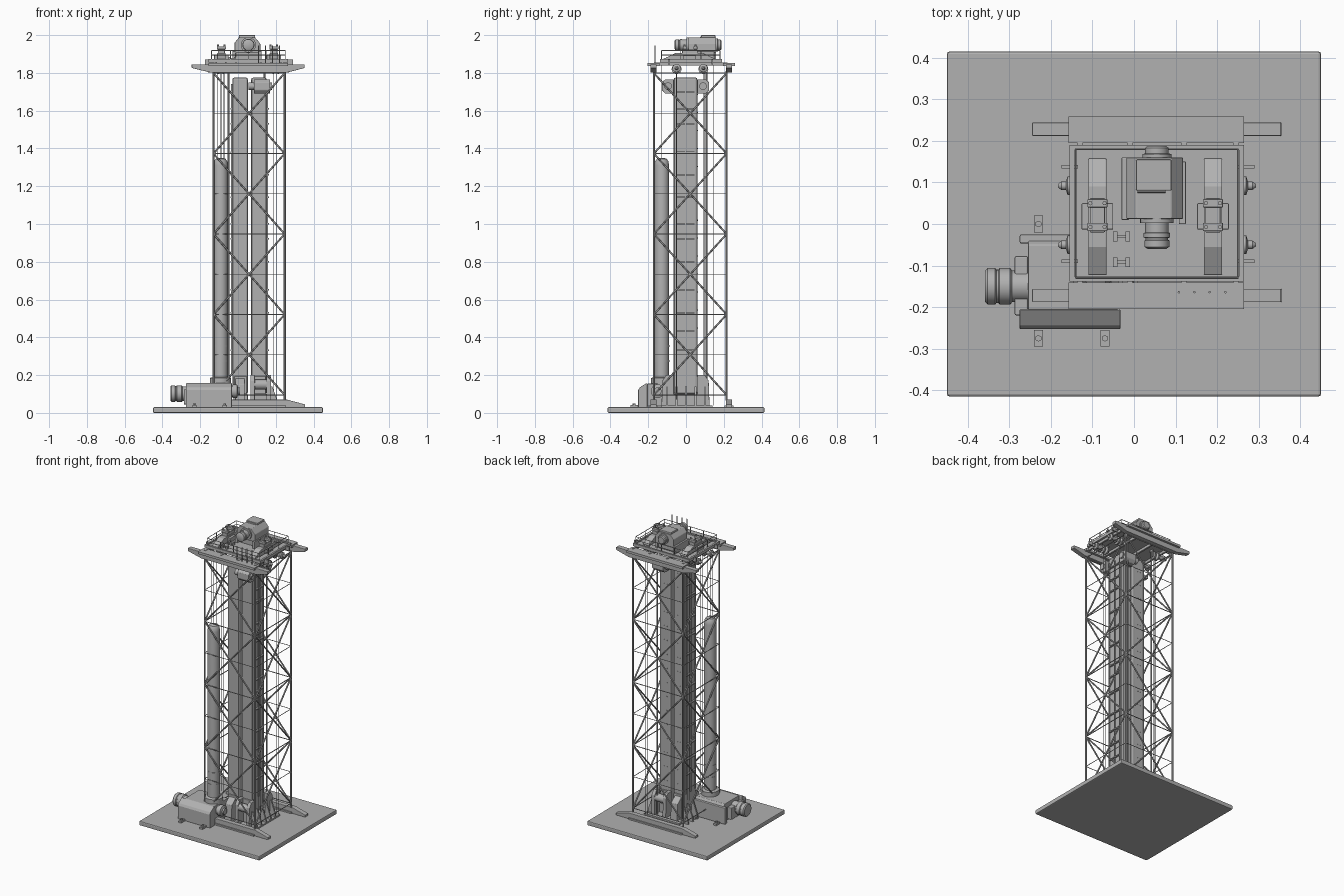
import bpy, bmesh, math
from mathutils import Vector, Matrix

XL, XR, YF, YB = -0.13, 0.247, -0.17, 0.215     # tower corners
steel = bpy.data.materials.new("dark_steel")
steel.diffuse_color = (0.44, 0.44, 0.44, 1)


def finish(name, bm, bevel=0, smooth=False):
    bmesh.ops.recalc_face_normals(bm, faces=bm.faces)
    me = bpy.data.meshes.new(name)
    bm.to_mesh(me)
    bm.free()
    me.materials.append(steel)
    ob = bpy.data.objects.new(name, me)
    bpy.context.collection.objects.link(ob)
    if bevel:
        m = ob.modifiers.new("bevel", 'BEVEL')
        m.width, m.segments = bevel, 2
    if smooth:
        bpy.ops.object.select_all(action='DESELECT')
        ob.select_set(True)
        bpy.context.view_layer.objects.active = ob
        bpy.ops.object.shade_smooth_by_angle(angle=math.radians(35))
    return ob


def add_box(bm, x0, x1, y0, y1, z0, z1):
    m = Matrix.Translation(((x0+x1)/2, (y0+y1)/2, (z0+z1)/2)) @ Matrix.Diagonal((x1-x0, y1-y0, z1-z0, 1))
    bmesh.ops.create_cube(bm, size=1, matrix=m)


def boxes(name, lst, bevel=0):
    bm = bmesh.new()
    for b in lst:
        add_box(bm, *b)
    return finish(name, bm, bevel)


def rods(name, lst, r, n=8):
    bm = bmesh.new()
    for a, b in lst:
        a, b = Vector(a), Vector(b)
        d = b - a
        m = Matrix.Translation((a+b)/2) @ d.to_track_quat('Z', 'Y').to_matrix().to_4x4()
        bmesh.ops.create_cone(bm, cap_ends=True, segments=n, radius1=r, radius2=r, depth=d.length, matrix=m)
    return finish(name, bm, smooth=n > 6)


def turned(name, start, axis, prof, n=32):
    """stack of (distance, radius) rings along an axis"""
    bm = bmesh.new()
    s, q = Vector(start), Vector(axis).to_track_quat('Z', 'Y')
    rings = [[bm.verts.new(s + q @ Vector((r*math.cos(2*math.pi*i/n), r*math.sin(2*math.pi*i/n), d)))
              for i in range(n)] for d, r in prof]
    for p, c in zip(rings, rings[1:]):
        for i in range(n):
            bm.faces.new((p[i], p[(i+1) % n], c[(i+1) % n], c[i]))
    bm.faces.new(rings[0])
    bm.faces.new(rings[-1])
    return finish(name, bm, smooth=True)


def prism(name, pts, axis, lo, hi, bevel=0):
    """profile (u, z) extruded along 'x' or 'y'"""
    bm = bmesh.new()
    P = (lambda u, z, t: (t, u, z)) if axis == 'x' else (lambda u, z, t: (u, t, z))
    f = bm.faces.new([bm.verts.new(P(u, z, lo)) for u, z in pts])
    ext = bmesh.ops.extrude_face_region(bm, geom=[f])
    vs = [v for v in ext['geom'] if isinstance(v, bmesh.types.BMVert)]
    bmesh.ops.translate(bm, verts=vs, vec=(hi-lo, 0, 0) if axis == 'x' else (0, hi-lo, 0))
    return finish(name, bm, bevel)


# base plate
boxes("base_plate", [(-0.45, 0.45, -0.415, 0.415, 0, 0.03)], 0.006)

# foot beams and crown beams with tapered ends
for tag, y in (("front", -0.172), ("back", 0.228)):
    prism("foot_beam_"+tag, [(-.24, .03), (.355, .03), (.355, .045), (.26, .07), (-.145, .07), (-.24, .045)],
          'y', y-0.016, y+0.016, 0.002)
    boxes("foot_flange_"+tag, [(-.145, .255, y-.024, y+.024, .03, .04)])
    prism("crown_beam_"+tag, [(-.245, 1.845), (.353, 1.845), (.353, 1.826), (.26, 1.802), (-.145, 1.802), (-.245, 1.826)],
          'y', y-0.016, y+0.016, 0.002)
    boxes("crown_flange_"+tag, [(-.157, .265, y-.033, y+.031, 1.836, 1.852)])

# lattice legs, braces and struts
corners = [(XL, YF), (XR, YF), (XR, YB), (XL, YB)]
rods("tower_legs", [((x, y, .065), (x, y, 1.81)) for x, y in corners], 0.006, 8)
levels = [0.095 + i*0.426 for i in range(5)]
diag, strut, thin = [], [], []
for i in range(4):
    (xa, ya), (xb, yb) = corners[i], corners[(i+1) % 4]
    for z0, z1 in zip(levels, levels[1:]):
        diag += [((xa, ya, z0), (xb, yb, z1)), ((xb, yb, z0), (xa, ya, z1))]
        thin.append(((xa, ya, (z0+z1)/2), (xb, yb, (z0+z1)/2)))
    strut += [((xa, ya, z), (xb, yb, z)) for z in levels]
rods("cross_braces", diag, 0.005, 6)
rods("level_struts", strut, 0.003, 6)
rods("mid_struts", thin, 0.0022, 6)

# twin guide columns with side rails and ribs
for tag, x0, x1 in (("left", -.03, .052), ("right", .07, .152)):
    boxes("column_"+tag, [(x0, x1, -.065, .06, .1, 1.775)], 0.01)
    boxes("column_foot_"+tag, [(x0+.006, x1+.02*(x0 > 0), -.07, .068, .03, .1), (x0+.01, x1-.006, -.074, .069, .1, .195)], 0.004)
boxes("side_ribs", [(x-.011, x+.011, -.05, .046, z-.003, z+.005)
      for x in (-.03, .152) for z in (.33, .43, .53, .65, .8, .92, 1.0, 1.14, 1.26, 1.38, 1.53, 1.61, 1.7)])
boxes("side_rails", [(x-.007, x+.007, y-.003, y+.003, .2, 1.74) for x in (-.03, .152) for y in (-.052, -.002, .048)])
rods("column_rivets", [((x, .058, .26+.095*i), (x, .063, .26+.095*i)) for x in (0, .02, .1, .12) for i in range(16)], 0.003, 6)

# roller guides at column top and foot, front and back
for s, tag, e in ((-1, "front", -.065), (1, "back", .06)):
    pts = [(e, 1.765), (e+s*.045, 1.765), (e+s*.063, 1.75), (e+s*.063, 1.71), (e+s*.045, 1.69), (e, 1.69)]
    prism("top_guide_"+tag, pts, 'x', .085, .17, 0.003)
    turned("top_guide_roller_"+tag, (.055, e+s*.03, 1.73), (1, 0, 0), [(0, .02), (.125, .02)], 20)
    pts = [(e, .03), (e+s*.065, .03), (e+s*.06, .17), (e+s*.04, .2), (e, .2)]
    for x in (.065, .15):
        prism("foot_guide_cheek_"+tag, pts, 'x', x, x+.024, 0.002)
    turned("foot_guide_roller_"+tag, (.08, e+s*.035, .15), (1, 0, 0), [(0, .026), (.08, .026)], 20)
    prism("foot_stay_"+tag, [(e, .03), (e+s*.06, .03), (e+s*.05, .15), (e, .19)], 'x', -.015, .035, 0.003)
# fin brackets around the column foot
for x, d in ((.17, 1), (-.045, -1)):
    for y in (-.1, -.05, 0, .05, .1):
        prism("foot_fin", [(x, .03), (x+d*.045, .03), (x+d*.04, .06), (x+d*.012, .14), (x, .14)], 'y', y-.005, y+.005)
boxes("foot_sill", [(-.05, .215, -.13, .14, .03, .04)])

# tall accumulator cylinder
turned("accumulator", (-.092, -.128, .15), (0, 0, 1),
       [(0, .056), (.035, .056), (.04, .038), (1.16, .038), (1.182, .035), (1.195, .026), (1.2, .012)])
turned("accumulator_bands", (-.092, -.128, .27), (0, 0, 1), [(0, .0395), (.01, .0395), (.01, .038), (.08, .038), (.08, .0395), (.09, .0395)])

# ropes and riser pipes
rods("ropes", [((x, y, .19), (x, y, 1.85)) for x in (-.09, -.075) for y in (-.05, .095)] +
     [((x, y, .04), (x, y, 1.85)) for x in (.19, .205) for y in (-.05, .145)] +
     [((-.11+.018*i, -.128, 1.33), (-.11+.018*i, -.128, 1.85)) for i in range(3)], 0.0018, 6)
rods("riser_pipes", [((x, .108, .03), (x, .108, 1.83)) for x in (-.05, .14)], 0.005, 8)

# drive unit: sloped gearbox, end plates, motor, feet
prism("gearbox", [(-.245, .035), (-.245, .115), (-.205, .155), (-.05, .155), (-.035, .13), (-.035, .035)], 'x', -.255, -.04, 0.003)
prism("gearbox_lid", [(-.253, .03), (-.253, .12), (-.245, .135), (-.208, .158), (-.205, .15), (-.205, .03)], 'x', -.275, -.033, 0.002)
boxes("gearbox_plates", [(-.275, -.04, -.047, -.025, .03, .14), (-.287, -.255, -.22, -.077, .045, .125)], 0.004)
boxes("gearbox_feet", [(x-.011, x+.011, y-.02, y+.02, .03, .042) for x, y in ((-.23, -.275), (-.07, -.275), (-.23, 0), (-.07, 0))])
rods("gearbox_bolts", [((x, y, .04), (x, y, .05)) for x, y in ((-.23, -.275), (-.07, -.275), (-.23, 0))], 0.008, 6)
turned("drive_motor", (-.358, -.15, .102), (1, 0, 0),
       [(0, .038), (.006, .044), (.024, .044), (.027, .04), (.032, .04), (.035, .044), (.06, .044), (.065, .038), (.11, .038)])
turned("output_coupling", (-.04, -.15, .115), (1, 0, 0), [(0, .03), (.012, .03), (.012, .036), (.035, .036), (.04, .02), (.05, .02)], 24)

# crown deck with kerb and under-beams
boxes("crown_deck", [(-.155, .265, -.138, .19, 1.855, 1.866)])
boxes("deck_kerb", [(-.155, .265, y, y+.012, 1.866, 1.874) for y in (-.138, .178)] +
      [(x, x+.012, -.138, .19, 1.866, 1.874) for x in (-.155, .253)])
boxes("deck_beams", [(x-.006, x+.006, -.17, .22, 1.838, 1.855) for x in (-.13, -.01, .12, .245)])
boxes("deck_ties", [(x-.02, x+.02, y-.004, y+.004, 1.845, 1.87) for x in (-.155, .27) for y in (-.09, .138)])

# under-deck sheaves and axle ends
for y in (-.05, .092):
    for x in (-.09, .2):
        turned("under_sheave", (x-.018, y, 1.82), (1, 0, 0), [(0, .026), (.008, .026), (.018, .018), (.028, .026), (.036, .026)], 24)
    for s, x in ((-1, -.15), (1, .26)):
        turned("axle_end", (x, y, 1.825), (s, 0, 0), [(-.07, .012), (0, .012), (0, .022), (.01, .022), (.014, .01), (.025, .01), (.033, .004)], 16)
    boxes("sheave_hangers", [(x-.004, x+.004, y-.012, y+.012, 1.805, 1.857) for x in (-.115, -.065, .175, .225)])

# guard rail
rail, xs, ys = [], [-.14, -.04, .057, .15, .25], [-.13, -.03, .08, .18]
for z in (1.895, 1.918):
    rail += [((-.14, y, z), (.25, y, z)) for y in (-.13, .18)] + [((x, -.13, z), (x, .18, z)) for x in (-.14, .25)]
rail += [((x, y, 1.86), (x, y, 1.918)) for x in xs for y in (-.13, .18)]
rail += [((x, y, 1.86), (x, y, 1.918)) for x in (-.14, .25) for y in ys]
rods("guard_rail", rail, 0.0022, 6)

# sheave cradles on the deck
for x in (-.088, .19):
    prism("cradle_beam", [(-.122, 1.866), (.157, 1.866), (.157, 1.873), (.09, 1.905), (-.055, 1.905), (-.122, 1.873)],
          'x', x-.022, x+.022, 0.002)
    boxes("bearing_block", [(x-.038, x+.038, -.013, .05, 1.866, 1.895), (x-.018, x+.018, -.02, .062, 1.895, 1.925),
                            (x-.024, x+.024, -.017, .003, 1.925, 1.94), (x-.024, x+.024, .04, .06, 1.925, 1.94)], 0.002)
    rods("bearing_pins", [((x+dx, y, 1.935), (x+dx, y, 1.95)) for dx in (-.017, .017) for y in (-.007, .05)], .005, 8)

# hoist: faceted housing, hatch, motors
prism("hoist_housing", [(-.018, 1.905), (-.018, 1.96), (.005, 1.988), (.09, 1.988), (.118, 1.955), (.118, 1.905)],
      'y', .012, .16, 0.003)
boxes("hoist_skids", [(-.03, -.012, .01, .16, 1.866, 1.915), (.108, .125, .0, .15, 1.866, 1.915), (-.012, .108, .03, .14, 1.866, 1.91)], 0.002)
boxes("hoist_hatch", [(.005, .09, .08, .155, 1.986, 2.0)], 0.003)
rods("hatch_hinge", [((.008, .08, 1.988), (.076, .08, 1.988))], .005, 8)
turned("hoist_motor_front", (.055, .015, 1.948), (0, -1, 0),
       [(0, .04), (.012, .04), (.012, .028), (.035, .028), (.037, .032), (.047, .032), (.049, .027), (.053, .027), (.055, .03), (.07, .03), (.075, .022)])
turned("hoist_motor_back", (.055, .158, 1.948), (0, 1, 0), [(0, .035), (.01, .035), (.012, .028), (.025, .028), (.03, .022)])

# small deck brackets and signal rods
boxes("deck_brackets", [(x-.005, x+.005, y-.012, y+.012, 1.864, 1.885) for x in (-.045, -.015) for y in (-.03, -.092)] +
      [(-.045, -.015, y-.004, y+.004, 1.87, 1.88) for y in (-.03, -.092)])
rods("signal_rods", [((x, -.164, 1.85), (x, -.164, 1.945)) for x in (.108, .145, .182, .22)], 0.003, 8)
